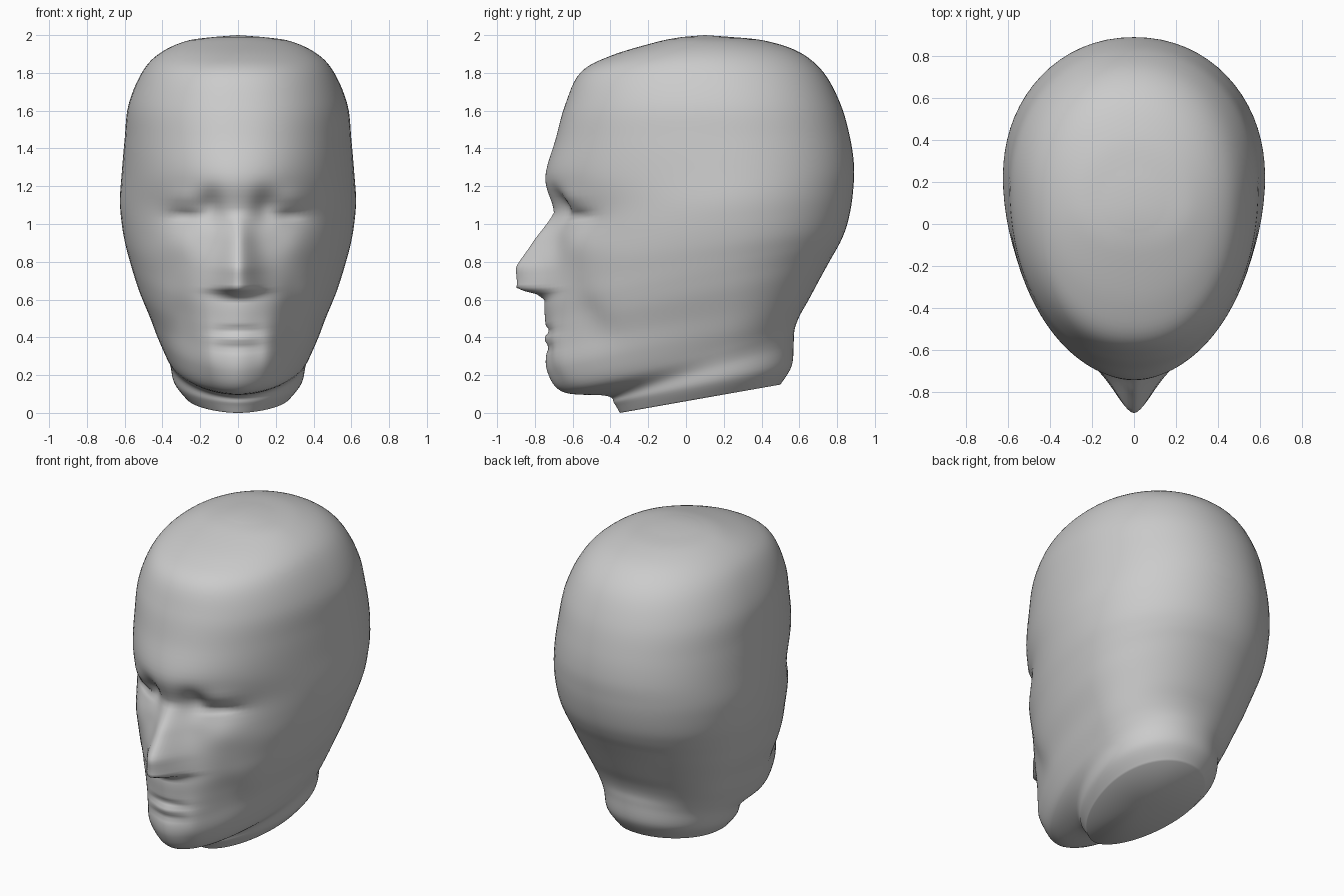
import bpy, bmesh, math

if "Cube" in bpy.data.objects:
    bpy.data.objects.remove(bpy.data.objects["Cube"])

# Tilted head rings: front y, front z, back y, back z, half width, y of widest point, front roundness
RINGS = [
    (-.35, .00, .50, .15, .28, .15, 1.8),
    (-.38, .05, .56, .25, .34, .18, 1.8),
    (-.42, .09, .57, .37, .36, .19, 1.8),
    (-.65, .11, .575, .44, .39, .2, 1.85),
    (-.735, .22, .60, .51, .43, .2, 1.85),
    (-.74, .36, .65, .60, .47, .2, 1.85),
    (-.745, .48, .72, .73, .52, .2, 1.85),
    (-.75, .58, .77, .82, .55, .2, 1.85),
    (-.735, .68, .815, .90, .575, .21, 1.87),
    (-.72, .80, .848, .98, .60, .22, 1.9),
    (-.70, .92, .872, 1.08, .617, .22, 1.9),
    (-.695, 1.06, .885, 1.18, .625, .22, 1.9),
    (-.745, 1.24, .89, 1.30, .615, .22, 1.95),
    (-.69, 1.45, .87, 1.45, .60, .2, 2.1),
    (-.64, 1.63, .82, 1.63, .58, .17, 2.15),
    (-.56, 1.80, .73, 1.80, .51, .14, 2.15),
    (-.40, 1.89, .60, 1.91, .42, .1, 2.1),
    (-.15, 1.965, .42, 1.97, .28, .1, 2.1),
    (-.02, 1.99, .24, 1.99, .13, .1, 2.0),
]
# Nose: z, projection, half width
NOSE = [(.60, 0, .11), (.63, .05, .13), (.655, .158, .15), (.70, .163, .15),
        (.77, .178, .14), (.92, .10, .105), (1.06, .005, .08), (1.12, 0, .06)]
# Facial relief: |x|, z, spread x, spread z, push along y (negative is outward)
BUMPS = [
    (.14, 1.09, .06, .08, .04),      # inner eye socket
    (.25, 1.08, .13, .11, .03),      # eye socket
    (.29, 1.13, .09, .06, -.03),     # upper lid
    (.27, 1.04, .09, .015, .03),     # lid crease
    (.32, .90, .10, .09, -.02),      # cheekbone
    (.30, .50, .07, .16, .04),       # cheek hollow
    (.16, .32, .05, .14, -.02),      # muzzle edge
    (0, .435, .12, .018, .02),       # mouth line
    (0, .39, .12, .02, -.01),        # lower lip
    (0, .345, .12, .025, .012),      # under lip
]
SEGS, STEPS = 96, 6


def catmull(a, b, c, d, t):
    return .5 * (2 * b + (c - a) * t + (2 * a - 5 * b + 4 * c - d) * t * t
                 + (3 * b - a - 3 * c + d) * t ** 3)


def nose_at(x, z):
    for (z0, d0, w0), (z1, d1, w1) in zip(NOSE, NOSE[1:]):
        if z0 <= z <= z1:
            t = (z - z0) / (z1 - z0)
            d, w = d0 + (d1 - d0) * t, w0 + (w1 - w0) * t
            return d * math.exp(-(abs(x) / (w * .75)) ** 1.9)
    return 0


def relief(x, z):
    push = -nose_at(x, z)
    for bx, bz, sx, sz, d in BUMPS:
        push += d * math.exp(-((abs(x) - bx) / sx) ** 2 - ((z - bz) / sz) ** 2)
    return push


def section(ring):
    yf, zf, yb, zb, w, ym, n = ring
    pts = []
    for i in range(SEGS):
        u = math.tau * i / SEGS
        a = u - .5 * math.sin(u)          # denser points on the face
        s, c = math.sin(a), math.cos(a)
        p = 2 / (n if c > 0 else 2.1)
        x = math.copysign(w * abs(s) ** p, s)
        y = ym - (ym - yf) * abs(c) ** p if c > 0 else ym + (yb - ym) * abs(c) ** p
        z = zf + (zb - zf) * (y - yf) / (yb - yf)
        if y < -.2 and z > .12:
            y += relief(x, z) * min(1, (-.2 - y) / .2)
        pts.append((x, y, z))
    return pts


# Smoothly interpolated stack of rings
stack = []
last = len(RINGS) - 1
for k in range(last):
    quad = [RINGS[max(0, min(last, k + o))] for o in (-1, 0, 1, 2)]
    for j in range(STEPS):
        stack.append([catmull(*v, j / STEPS) for v in zip(*quad)])
stack.append(RINGS[-1])

# Head and neck skin
bm = bmesh.new()
loops = [[bm.verts.new(p) for p in section(r)] for r in stack]
for lo, hi in zip(loops, loops[1:]):
    for i in range(SEGS):
        j = (i + 1) % SEGS
        bm.faces.new((lo[i], lo[j], hi[j], hi[i]))

# Crown and neck caps
for loop, centre in ((loops[0], (0, .075, .075)), (loops[-1], (0, .1, 2.0))):
    v = bm.verts.new(centre)
    for i in range(SEGS):
        bm.faces.new((loop[i], loop[(i + 1) % SEGS], v))
bmesh.ops.recalc_face_normals(bm, faces=bm.faces)

mesh = bpy.data.meshes.new("head")
bm.to_mesh(mesh)
bm.free()
head = bpy.data.objects.new("head", mesh)
bpy.context.collection.objects.link(head)
for poly in mesh.polygons:
    poly.use_smooth = True
